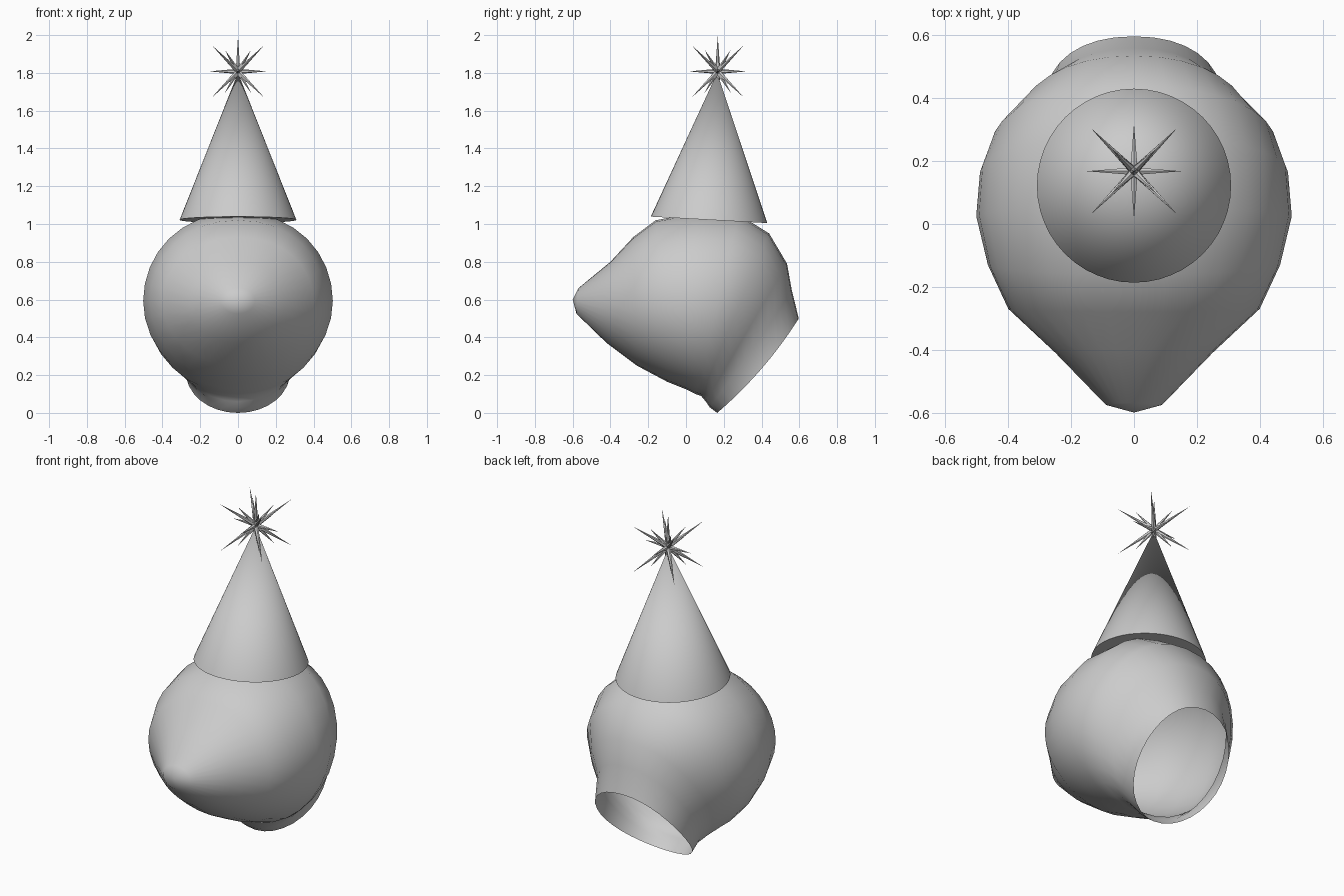
import bpy, bmesh, math
from mathutils import Vector

if "Cube" in bpy.data.objects:
    bpy.data.objects.remove(bpy.data.objects["Cube"])


def make_object(name, bm, angle=40):
    bmesh.ops.recalc_face_normals(bm, faces=bm.faces)
    mesh = bpy.data.meshes.new(name)
    bm.to_mesh(mesh)
    bm.free()
    ob = bpy.data.objects.new(name, mesh)
    bpy.context.collection.objects.link(ob)
    bpy.ops.object.select_all(action='DESELECT')
    ob.select_set(True)
    bpy.context.view_layer.objects.active = ob
    bpy.ops.object.shade_smooth_by_angle(angle=math.radians(angle))
    return ob


def add_cone(bm, start, end, radius, sides, capped=True):
    start, end = Vector(start), Vector(end)
    axis = end - start
    mat = axis.to_track_quat('Z', 'Y').to_matrix().to_4x4()
    mat.translation = (start + end) / 2
    bmesh.ops.create_cone(bm, cap_ends=capped, segments=sides, radius1=radius,
                          radius2=0, depth=axis.length, matrix=mat)


# Head: loft from pointed snout to open neck
# each section: top y, top z, bottom y, bottom z, half width, side bulge along neck
sections = [
    (-0.57, 0.66, -0.58, 0.525, 0.09, 0),
    (-0.40, 0.80, -0.42, 0.37, 0.25, 0),
    (-0.28, 0.93, -0.26, 0.25, 0.40, 0),
    (-0.16, 1.02, -0.10, 0.165, 0.465, 0),
    (0.05, 1.06, 0.00, 0.125, 0.502, 0),
    (0.28, 1.05, 0.05, 0.10, 0.49, 0),
    (0.44, 0.95, 0.08, 0.09, 0.45, 0),
    (0.535, 0.79, 0.105, 0.06, 0.37, 0),
    (0.56, 0.65, 0.125, 0.03, 0.30, 0.01),
    (0.597, 0.50, 0.165, 0.0, 0.28, 0.025),
]
N = 32
bm = bmesh.new()
tip = bm.verts.new((0, -0.6, 0.6))
rings = []
for ty, tz, by, bz, w, bulge in sections:
    top, bot = Vector((0, ty, tz)), Vector((0, by, bz))
    mid, half = (top + bot) / 2, (top - bot) / 2
    out = Vector((0, 0.75, -0.66)) * bulge
    ring = []
    for i in range(N):
        a = 2 * math.pi * i / N
        s, c = math.sin(a), math.cos(a)
        power = 0.92 if c > 0 else 1.0
        x = w * math.copysign(abs(s) ** power, s)
        ring.append(bm.verts.new(mid + half * c + out * s * s + Vector((x, 0, 0))))
    rings.append(ring)
for i in range(N):
    j = (i + 1) % N
    bm.faces.new((tip, rings[0][i], rings[0][j]))
    for a, b in zip(rings, rings[1:]):
        bm.faces.new((a[i], b[i], b[j], a[j]))
make_object("head", bm, 60)

# Party hat
bm = bmesh.new()
add_cone(bm, (0, 0.122, 1.022), (0, 0.165, 1.80), 0.309, 48)
make_object("cone_hat", bm)

# Spiky burst on the hat tip
bm = bmesh.new()
centre = Vector((0, 0.168, 1.808))
spikes = []
for s in (-1, 1):
    spikes += [(0.152 * s, 0, 0), (0, 0.152 * s, 0), (0, 0, 0.187 * s)]
    for t in (-1, 1):
        for u in (-1, 1):
            spikes += [(0.138 * s, 0.138 * t, 0.138 * u),
                       (0.07 * s, 0.07 * t, 0.115 * u)]
for d in spikes:
    add_cone(bm, centre, centre + Vector(d), 0.014, 6)
make_object("hat_burst", bm)
